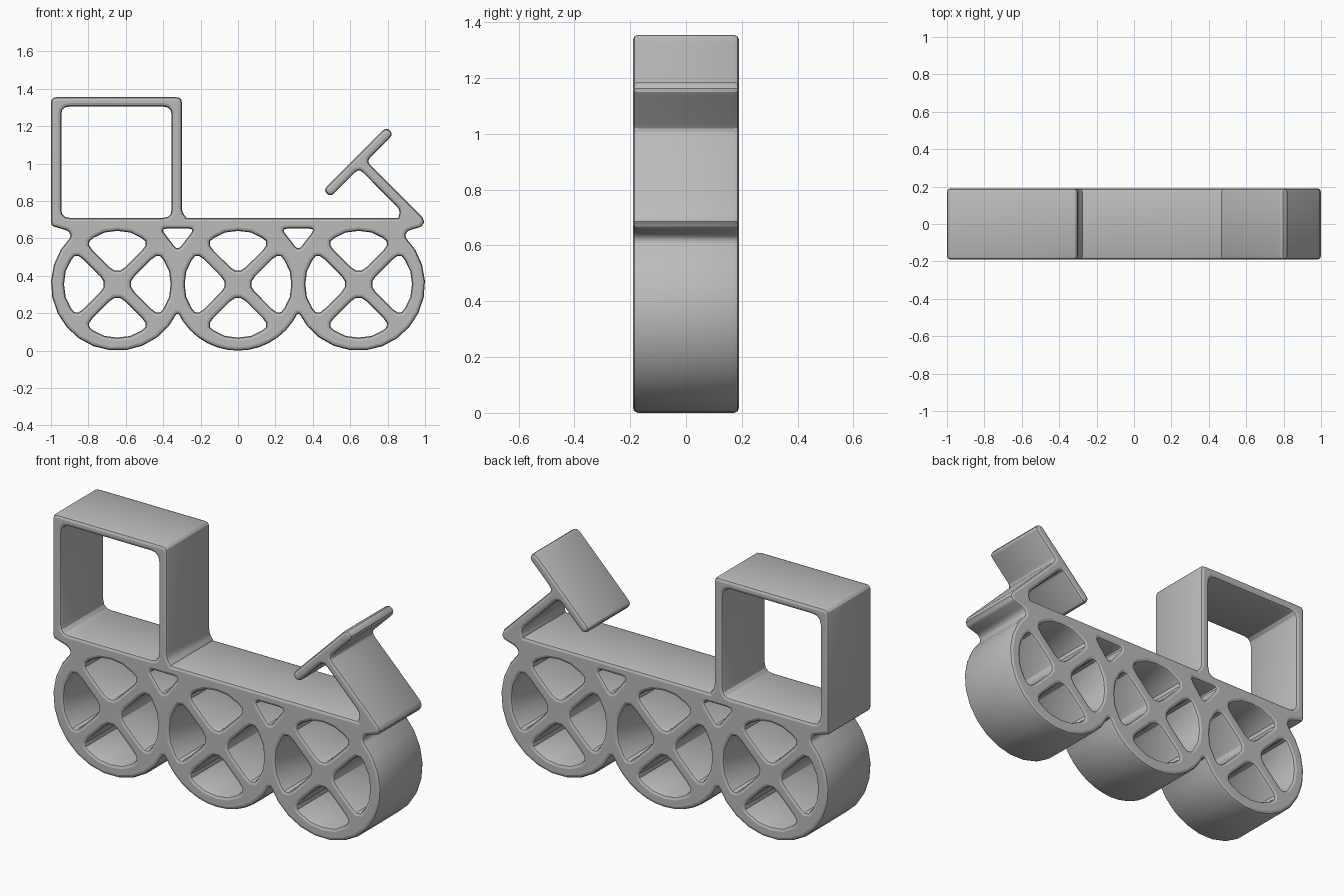
import bpy
from math import sin, cos, radians, pi
from mathutils import Vector

if "Cube" in bpy.data.objects:
    bpy.data.objects.remove(bpy.data.objects["Cube"], do_unlink=True)

HALF_WIDTH = 0.19
BEVEL = 0.018
RADIUS, RIM, SPOKE = 0.355, 0.285, 0.035
WHEEL_X = (-0.645, 0, 0.645)

grey = bpy.data.materials.new("plain grey")
grey.use_nodes = True
grey.diffuse_color = (0.5, 0.5, 0.5, 1)
grey.node_tree.nodes["Principled BSDF"].inputs["Base Color"].default_value = (0.5, 0.5, 0.5, 1)


def arc(cx, radius, angles):
    return [(cx + radius * cos(radians(a)), RADIUS + radius * sin(radians(a))) for a in angles]


def span(start, end, steps=14):
    return [start + (end - start) * i / steps for i in range(steps + 1)]


def rounded(points, radius, steps=3):
    """Round the sharp corners of a closed profile."""
    pts = [Vector(p) for p in points]
    out = []
    for i, p in enumerate(pts):
        before, after = pts[i - 1] - p, pts[(i + 1) % len(pts)] - p
        if before.angle(after) > radians(150):
            out.append(p)
            continue
        a = p + before.normalized() * min(radius, before.length * 0.45)
        b = p + after.normalized() * min(radius, after.length * 0.45)
        for k in range(steps + 1):
            t = k / steps
            out.append(a * (1 - t) ** 2 + p * 2 * t * (1 - t) + b * t * t)
    return out


def slab(name, profiles):
    """Extrude an outline with holes across the width, with rounded rims."""
    curve = bpy.data.curves.new(name, 'CURVE')
    curve.dimensions = '2D'
    curve.fill_mode = 'BOTH'
    curve.extrude = HALF_WIDTH - BEVEL
    curve.bevel_depth = BEVEL
    curve.bevel_resolution = 1
    curve.offset = -BEVEL
    for pts in profiles:
        spline = curve.splines.new('POLY')
        spline.points.add(len(pts) - 1)
        for point, p in zip(spline.points, pts):
            point.co = (p[0], p[1], 0, 1)
        spline.use_cyclic_u = True
    temp = bpy.data.objects.new(name + "_profile", curve)
    bpy.context.collection.objects.link(temp)
    bpy.context.view_layer.update()
    mesh = bpy.data.meshes.new_from_object(temp.evaluated_get(bpy.context.evaluated_depsgraph_get()))
    bpy.data.objects.remove(temp, do_unlink=True)
    mesh.name = name
    mesh.materials.clear()
    mesh.materials.append(grey)
    obj = bpy.data.objects.new(name, mesh)
    obj.rotation_euler.x = pi / 2
    bpy.context.collection.objects.link(obj)
    bpy.ops.object.select_all(action='DESELECT')
    obj.select_set(True)
    bpy.context.view_layer.objects.active = obj
    bpy.ops.object.shade_smooth_by_angle(angle=radians(25))
    return obj


# Three joined wheels under a flat deck
outline = [(-0.99, 0.71), (-0.99, 0.665), (-0.905, 0.64)]
outline += arc(WHEEL_X[0], RADIUS, span(134, 335.3))
outline += arc(WHEEL_X[1], RADIUS, span(204.7, 335.3))[1:]
outline += arc(WHEEL_X[2], RADIUS, span(204.7, 406))[1:]
outline += [(0.905, 0.64), (0.99, 0.665), (0.99, 0.71)]
profiles = [rounded(outline, 0.02)]

# Four openings between the crossed spokes of each wheel
for x in WHEEL_X:
    for turn in (0, 90, 180, 270):
        opening = arc(x, SPOKE * 2 ** 0.5, [turn])
        opening += arc(x, RIM, [turn + a for a in (-38, -14, 0, 14, 38)])
        profiles.append(rounded(opening, 0.06))

# Small openings between wheels and deck
for side in (-1, 1):
    gap = [(side * 0.3225 + dx, z) for dx, z in ((-0.09, 0.652), (0.09, 0.652), (0, 0.535))]
    profiles.append(rounded(gap, 0.03))
slab("wheels_and_deck", profiles)

# Open cab frame
cab = [(-1, 0.66), (-0.27, 0.66), (-0.27, 0.705), (-0.3, 0.74), (-0.3, 1.355), (-1, 1.355)]
window = [(-0.945, 0.71), (-0.355, 0.71), (-0.355, 1.305), (-0.945, 1.305)]
slab("cab_frame", [rounded(cab, 0.03), rounded(window, 0.045)])

# Sloped strut carrying a tilted plate
prow = [(0.88, 0.66), (0.95, 0.65), (1, 0.68), (0.985, 0.715), (0.687, 1.013), (0.832, 1.158),
        (0.792, 1.196), (0.456, 0.859), (0.494, 0.821), (0.647, 0.974), (0.87, 0.75), (0.85, 0.69)]
slab("front_strut_and_plate", [rounded(prow, 0.03)])
